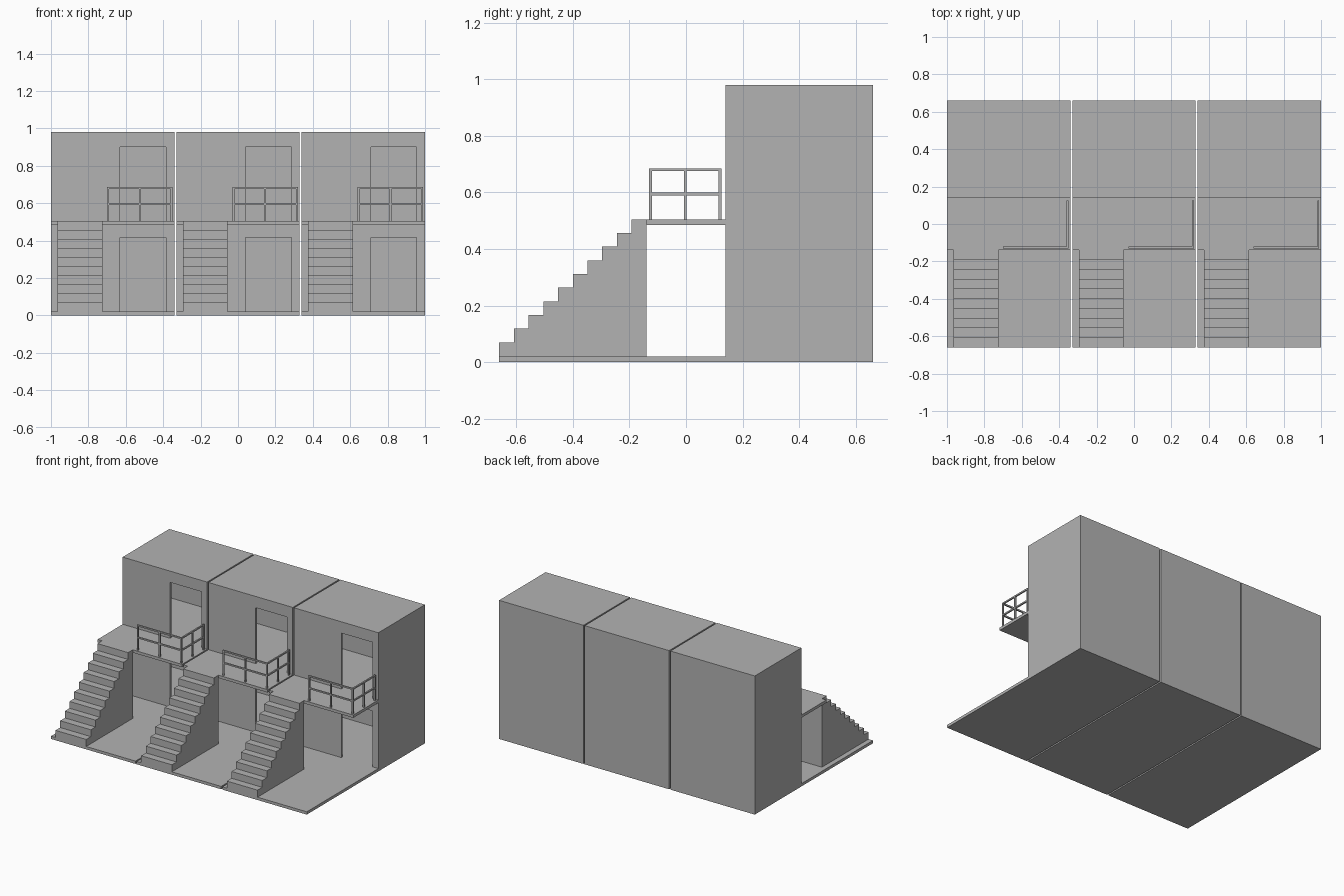
import bpy

cube = bpy.data.objects.get("Cube")
if cube:
    bpy.data.objects.remove(cube, do_unlink=True)

GREY = bpy.data.materials.new("plain_grey")
GREY.use_nodes = True
COLOUR = (0.45, 0.45, 0.45, 1)
GREY.diffuse_color = COLOUR
GREY.node_tree.nodes["Principled BSDF"].inputs["Base Color"].default_value = COLOUR

WIDTH, PITCH = 0.66, 0.67
FRONT, FACADE, BACK = -0.66, 0.14, 0.66
GROUND, DECK, ROOF = 0.02, 0.505, 0.98
WALL = 0.016


def add_object(name, verts, faces):
    mesh = bpy.data.meshes.new(name)
    mesh.from_pydata(verts, [], faces)
    mesh.materials.append(GREY)
    obj = bpy.data.objects.new(name, mesh)
    bpy.context.collection.objects.link(obj)
    return obj


def prism(name, profile, x0, x1):
    """Extrude a (y, z) outline, given anticlockwise from +x, along x."""
    n = len(profile)
    verts = [(x, y, z) for x in (x0, x1) for y, z in profile]
    faces = [tuple(reversed(range(n))), tuple(range(n, 2 * n))]
    faces += [(i, (i + 1) % n, n + (i + 1) % n, n + i) for i in range(n)]
    return add_object(name, verts, faces)


def box(name, x0, x1, y0, y1, z0, z1):
    return prism(name, [(y0, z0), (y1, z0), (y1, z1), (y0, z1)], x0, x1)


def house(x):
    """Hollow two-storey block with an open doorway on each floor."""
    shell = box("house", x, x + WIDTH, FACADE, BACK, 0, ROOF)
    cutters = []
    for floor, ceiling, lintel in ((GROUND, DECK - 0.02, 0.415),
                                   (DECK, ROOF - WALL, 0.9)):
        cutters.append(box("room_cutter", x + WALL, x + WIDTH - WALL,
                           FACADE + WALL, BACK - WALL, floor, ceiling))
        cutters.append(box("door_cutter", x + 0.37, x + 0.615,
                           FACADE - 0.05, FACADE + 0.05, floor, lintel))
    for cutter in cutters:
        mod = shell.modifiers.new("opening", "BOOLEAN")
        mod.operation, mod.solver, mod.object = "DIFFERENCE", "EXACT", cutter
    # Bake the openings and discard the cutters
    bpy.context.view_layer.update()
    baked = bpy.data.meshes.new_from_object(
        shell.evaluated_get(bpy.context.evaluated_depsgraph_get()))
    shell.modifiers.clear()
    shell.data = baked
    for cutter in cutters:
        bpy.data.objects.remove(cutter, do_unlink=True)


def stairs(x):
    """Solid flight of ten steps rising to the landing."""
    steps, first, edge = 10, 0.07, -0.14
    run = (edge - FRONT) / steps
    rise = (DECK - first) / (steps - 1)
    outline = [(FRONT, GROUND), (edge, GROUND), (edge, DECK)]
    for i in reversed(range(steps)):
        outline.append((FRONT + i * run, first + i * rise))
        if i:
            outline.append((FRONT + i * run, first + (i - 1) * rise))
    prism("stairs", outline, x + 0.035, x + 0.275)


def railing(x):
    """Front and side railing around the landing's open corner."""
    t, top = 0.01, 0.685
    left, right = x + 0.3, x + WIDTH - 0.01
    front, rear = -0.13, 0.125
    for px in (left, (left + right - t) / 2, right - t):
        box("front_railing_post", px, px + t, front, front + t, DECK, top - t)
    for py in ((front + rear - t) / 2, rear - t):
        box("side_railing_post", right - t, right, py, py + t, DECK, top - t)
    for z in (0.59, top - t):
        box("front_rail", left, right, front, front + t, z, z + t)
        box("side_rail", right - t, right, front + t, rear, z, z + t)


# Three identical terrace units side by side
for unit in range(3):
    x = -1 + unit * PITCH
    house(x)
    box("ground_slab", x, x + WIDTH, FRONT, FACADE, 0, GROUND)
    box("landing", x, x + WIDTH, -0.14, FACADE, DECK - 0.02, DECK)
    stairs(x)
    railing(x)
